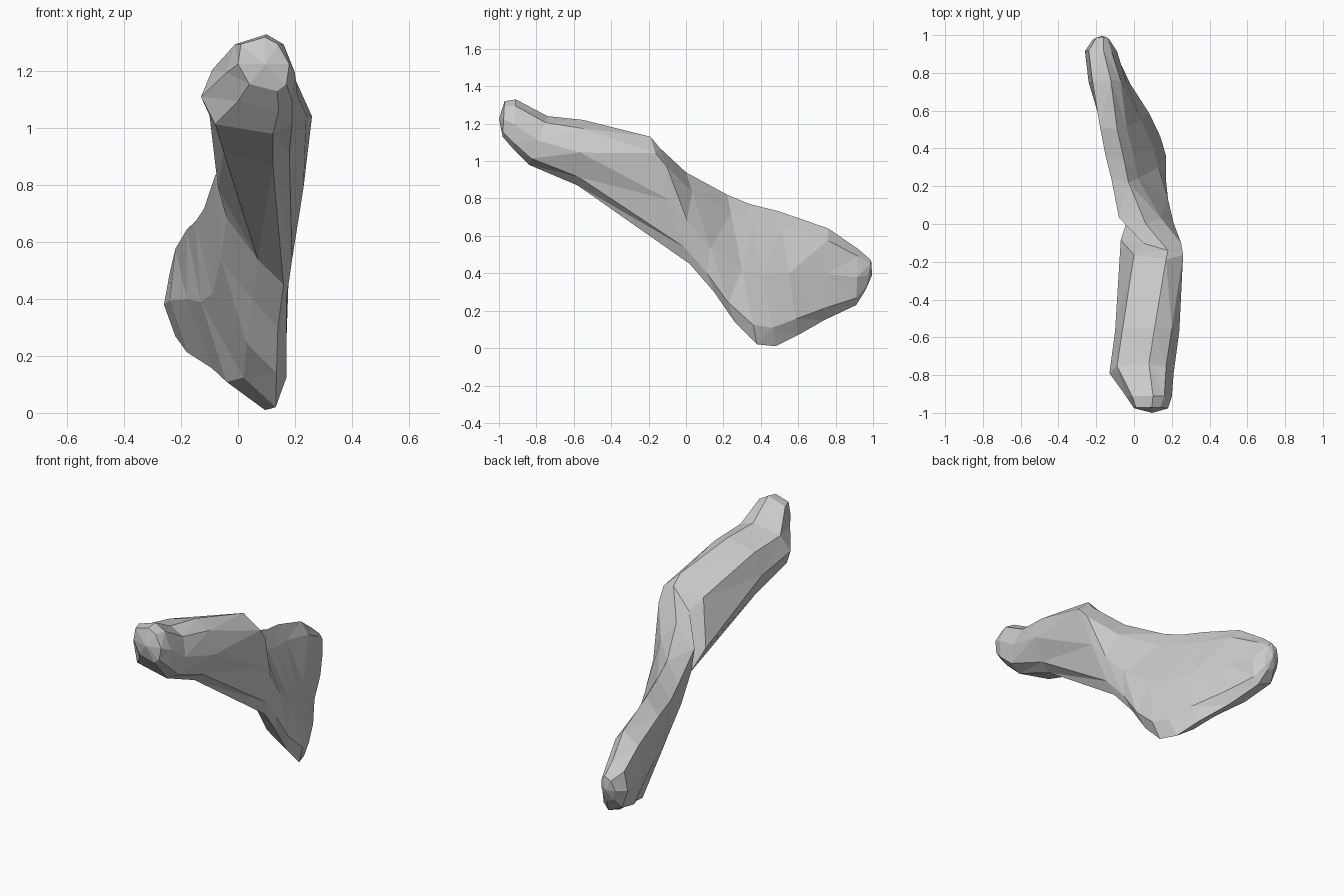
import bpy
import bmesh
from mathutils import Vector

default_cube = bpy.data.objects.get("Cube")
if default_cube:
    bpy.data.objects.remove(default_cube, do_unlink=True)


def make_material(name, colour):
    material = bpy.data.materials.new(name)
    material.use_nodes = True
    material.diffuse_color = colour
    material.node_tree.nodes["Principled BSDF"].inputs["Base Color"].default_value = colour
    return material


# Slices run from the raised front tip to the rear lobe, in hundredths.
# Each has a crown (y, z), a keel (y, z), then left and right x limits
# for the upper, middle and lower part of the slice.
slices = [
    ((-97, 132), (-98, 113), (1, 14), (0, 18), (4, 17)),
    ((-91, 133), (-92, 106), (-1, 16), (-4, 20), (0, 19)),
    ((-74, 124), (-84, 98), (-9, 17), (-13, 21), (-8, 19)),
    ((-55, 122), (-58, 87), (-6, 20), (-10, 24), (-5, 18)),
    ((-19, 113), (2, 45), (0, 26), (-7, 23), (7, 19)),
    ((-14, 107), (15, 30), (5, 25), (-4, 21), (5, 17)),
    ((0, 94), (26, 14), (-8, 14), (-6, 18), (3, 17)),
    ((22, 82), (38, 2), (-12, 2), (-9, 13), (2, 17)),
    ((34, 77), (48, 1), (-15, 0), (-13, 10), (-4, 14)),
    ((50, 73), (60, 7), (-18, -4), (-18, 4), (-9, 8)),
    ((76, 64), (74, 15), (-22, -7), (-24, -4), (-18, -2)),
    ((92, 53), (91, 23), (-24, -12), (-26, -9), (-22, -10)),
    ((99, 47), (96, 31), (-20, -14), (-22, -13), (-20, -14)),
]
heights = (0.13, 0.5, 0.87)
crown_bias, keel_bias = 0.65, 0.75


def slice_ring(crown, keel, *limits):
    """Closed ring: crown, down the right, keel, back up the left."""
    def point(pair, side, t):
        x = pair[0] + (pair[1] - pair[0]) * side
        y, z = Vector(crown).lerp(Vector(keel), t)
        return Vector((x, y, z)) / 100

    left, right = ([point(pair, side, t) for pair, t in zip(limits, heights)]
                   for side in (0, 1))
    top = point(limits[0], crown_bias, 0)
    bottom = point(limits[-1], keel_bias, 1)
    return [top, *right, bottom, *reversed(left)]


# Skin the slices
bm = bmesh.new()
rings = [[bm.verts.new(p) for p in slice_ring(*s)] for s in slices]
for near, far in zip(rings, rings[1:]):
    count = len(near)
    for i in range(count):
        j = (i + 1) % count
        bm.faces.new((near[i], near[j], far[j], far[i]))

# Close the ends with shallow domes
for ring, depth in ((rings[0], -0.025), (rings[-1], 0.02)):
    centre = sum((v.co for v in ring), Vector()) / len(ring)
    centre.y += depth
    pole = bm.verts.new(centre)
    for a, b in zip(ring, ring[1:] + ring[:1]):
        bm.faces.new((a, b, pole))
bmesh.ops.triangulate(bm, faces=bm.faces[:], quad_method="SHORT_EDGE")
bmesh.ops.recalc_face_normals(bm, faces=bm.faces[:])

mesh = bpy.data.meshes.new("bent_shard")
bm.to_mesh(mesh)
bm.free()
mesh.materials.append(make_material("pale_grey", (0.6, 0.6, 0.6, 1)))
shard = bpy.data.objects.new("bent_shard", mesh)
bpy.context.collection.objects.link(shard)
